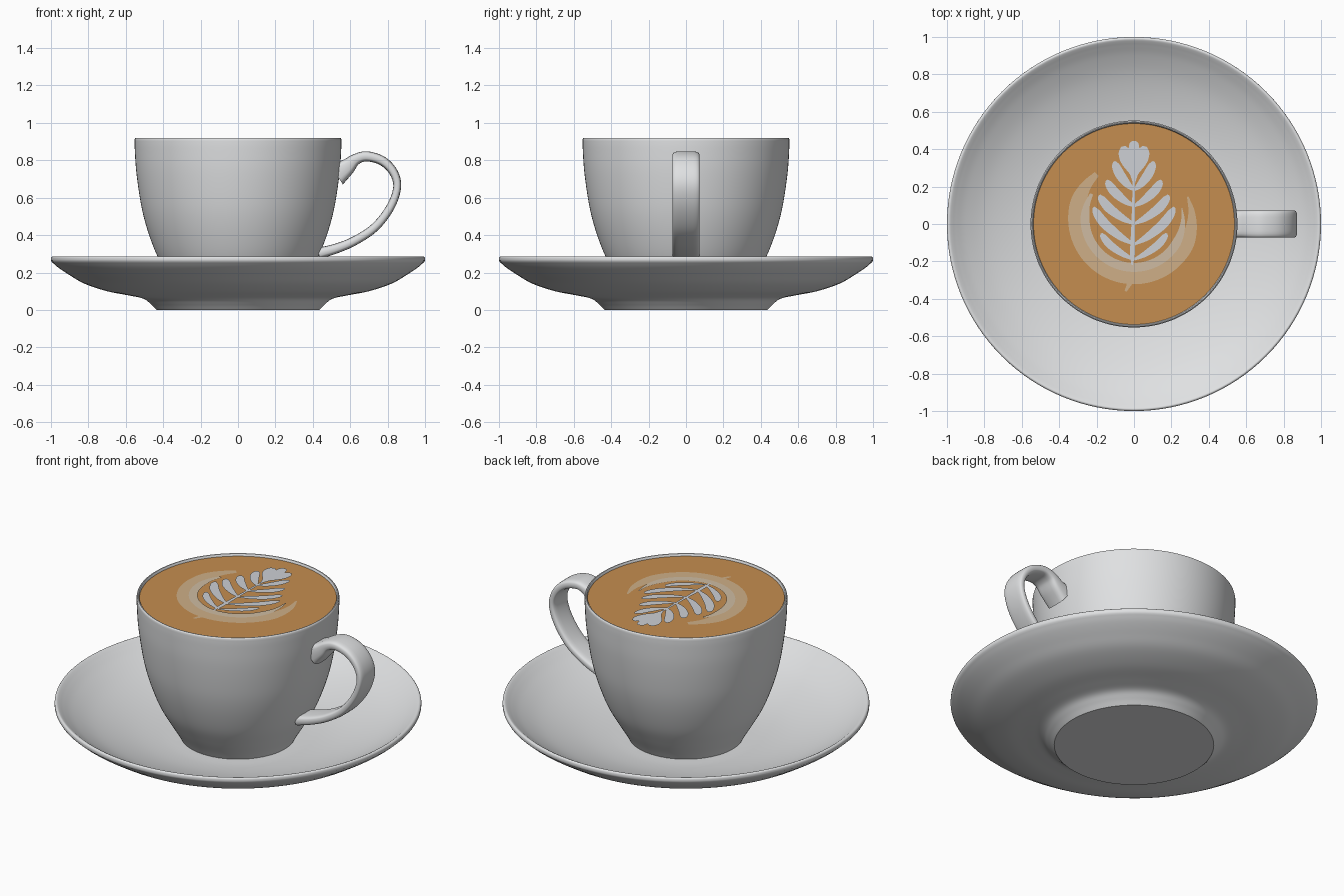
import bpy, bmesh, math
from mathutils import Vector

if "Cube" in bpy.data.objects:
    bpy.data.objects.remove(bpy.data.objects["Cube"])


def material(name, color):
    m = bpy.data.materials.new(name)
    m.diffuse_color = (*color, 1)
    m.use_nodes = True
    m.node_tree.nodes["Principled BSDF"].inputs["Base Color"].default_value = m.diffuse_color
    return m


PORCELAIN = material("porcelain white", (0.74, 0.75, 0.76))
COFFEE = material("coffee brown", (0.56, 0.27, 0.08))
TAN = material("thin foam tan", (0.62, 0.43, 0.245))
PALE = material("soft foam beige", (0.62, 0.50, 0.36))
MILK = material("milk foam white", (0.61, 0.63, 0.66))


def finish(name, bm, mat, angle=40):
    bmesh.ops.remove_doubles(bm, verts=bm.verts, dist=1e-5)
    me = bpy.data.meshes.new(name)
    bm.to_mesh(me)
    bm.free()
    me.materials.append(mat)
    ob = bpy.data.objects.new(name, me)
    bpy.context.collection.objects.link(ob)
    bpy.ops.object.select_all(action='DESELECT')
    ob.select_set(True)
    bpy.context.view_layer.objects.active = ob
    bpy.ops.object.shade_smooth_by_angle(angle=math.radians(angle))
    return ob


def smooth(pts, n=5):
    """Catmull-Rom curve through the points."""
    p = [Vector(q) for q in pts]
    p = [p[0] * 2 - p[1]] + p + [p[-1] * 2 - p[-2]]
    out = []
    for i in range(1, len(p) - 2):
        a, b, c, d = p[i - 1:i + 3]
        for k in range(n):
            t = k / n
            out.append(0.5 * (2 * b + (c - a) * t + (2 * a - 5 * b + 4 * c - d) * t * t
                              + (3 * b - a - 3 * c + d) * t ** 3))
    return out + [p[-2]]


def lathe(name, profile, mat, steps=128):
    bm = bmesh.new()
    rings = [[bm.verts.new((r * math.cos(2 * math.pi * i / steps),
                            r * math.sin(2 * math.pi * i / steps), z))
              for i in range(steps)] for r, z in profile]
    for a, b in zip(rings, rings[1:]):
        for i in range(steps):
            j = (i + 1) % steps
            bm.faces.new((a[i], a[j], b[j], b[i]))
    return finish(name, bm, mat)


# Saucer: flat foot, flared underside, rounded rim, shallow dish
under = smooth([(0.435, 0), (0.465, 0.03), (0.505, 0.06), (0.58, 0.077), (0.70, 0.10),
                (0.82, 0.14), (0.90, 0.186), (0.96, 0.226), (0.995, 0.256)])
rim = smooth([(1.0, 0.265), (0.999, 0.28), (0.99, 0.287), (0.978, 0.282)], 3)
dish = smooth([(0.965, 0.272), (0.90, 0.23), (0.80, 0.18), (0.68, 0.138), (0.55, 0.105),
               (0.42, 0.086), (0.30, 0.08)])
lathe("saucer", [(0, 0)] + under + rim + dish + [(0, 0.08)], PORCELAIN)

# Cup: rounded bowl with a thin lip and an inner wall
outer = smooth([(0.31, 0.075), (0.335, 0.12), (0.38, 0.195), (0.432, 0.29), (0.475, 0.40),
                (0.507, 0.51), (0.528, 0.62), (0.545, 0.75), (0.552, 0.86), (0.553, 0.91)])
lip = [(0.551, 0.917), (0.547, 0.92), (0.542, 0.919), (0.538, 0.913)]
inner = smooth([(0.535, 0.89), (0.53, 0.75), (0.50, 0.56), (0.44, 0.36), (0.33, 0.18)])
lathe("cup", [(0, 0.075)] + outer + lip + inner + [(0, 0.15)], PORCELAIN)

# Handle: flat strap swept along a loop; third value is the half thickness
path = smooth([(0.525, 0.725, 0.065), (0.58, 0.762, 0.046), (0.63, 0.805, 0.03),
               (0.69, 0.821, 0.027), (0.773, 0.796, 0.025), (0.832, 0.735, 0.023),
               (0.851, 0.655, 0.021), (0.815, 0.55, 0.022), (0.735, 0.445, 0.023),
               (0.63, 0.373, 0.024), (0.53, 0.33, 0.026), (0.43, 0.302, 0.03)], 6)
bm = bmesh.new()
rings = []
SIDES = 24
for i, p in enumerate(path):
    d = path[min(i + 1, len(path) - 1)] - path[max(i - 1, 0)]
    nrm = Vector((-d.y, d.x)).normalized()
    ring = []
    for k in range(SIDES):
        a = 2 * math.pi * k / SIDES
        c, s = math.cos(a), math.sin(a)
        w = 0.073 * math.copysign(abs(c) ** 0.5, c)
        h = p.z * math.copysign(abs(s) ** 0.6, s)
        ring.append(bm.verts.new((p.x + nrm.x * h, w, p.y + nrm.y * h)))
    rings.append(ring)
for a, b in zip(rings, rings[1:]):
    for k in range(SIDES):
        j = (k + 1) % SIDES
        bm.faces.new((a[k], a[j], b[j], b[k]))
bm.faces.new(rings[0])
bm.faces.new(rings[-1])
bmesh.ops.recalc_face_normals(bm, faces=bm.faces)
finish("handle", bm, PORCELAIN, 60)

# Coffee surface
LEVEL = 0.906
bm = bmesh.new()
bmesh.ops.create_circle(bm, cap_ends=True, segments=128, radius=0.538)
bmesh.ops.translate(bm, verts=bm.verts, vec=(0, 0, LEVEL))
finish("coffee", bm, COFFEE)


def strokes(name, items, mat, z):
    """Flat brush strokes: each is a list of (x, y, half width)."""
    bm = bmesh.new()
    for pts in items:
        line = smooth(pts, 6)
        prev = None
        for i, p in enumerate(line):
            d = line[min(i + 1, len(line) - 1)] - line[max(i - 1, 0)]
            n = Vector((-d.y, d.x)).normalized() * max(p.z, 0.001)
            pair = [bm.verts.new((p.x + s * n.x, p.y + s * n.y, z)) for s in (1, -1)]
            if prev:
                f = bm.faces.new((prev[0], prev[1], pair[1], pair[0]))
                f.normal_update()
                if f.normal.z < 0:
                    f.normal_flip()
            prev = pair
    finish(name, bm, mat)


def arc(radius, start, end, width, cy=0.03, n=16):
    out = []
    for i in range(n + 1):
        t = i / n
        a = math.radians(start + (end - start) * t)
        w = width * min(1, 0.35 + 5 * t, 0.1 + 5 * (1 - t))
        out.append((radius * math.cos(a), cy + radius * math.sin(a), w))
    return out


# Foam swirls around the leaf, with a small tail
strokes("outer_foam_swirl", [arc(0.31, 130, 382, 0.042),
                             [(0, -0.27, 0.04), (-0.02, -0.31, 0.016), (-0.045, -0.36, 0.006)]],
        TAN, LEVEL + 0.002)
strokes("inner_foam_swirl", [arc(0.262, 150, 372, 0.024)], PALE, LEVEL + 0.004)


# Milk leaf: mirrored curved leaflets, a stem and a three-lobed crown
def leaflet(side, base, tx, ty, w):
    dy = ty - base
    return [(0, base, 0.006), (side * tx * 0.35, base + dy * 0.22, w * 0.75),
            (side * tx * 0.72, base + dy * 0.55, w), (side * tx * 0.93, base + dy * 0.85, w * 0.8),
            (side * tx, ty, 0.006)]


leaf = []
for side in (-1, 1):
    for base, tx, ty, w in ((-0.19, 0.175, -0.05, 0.021), (-0.11, 0.215, 0.09, 0.026),
                            (0.0, 0.185, 0.155, 0.025), (0.095, 0.145, 0.235, 0.025),
                            (0.18, 0.105, 0.335, 0.026)):
        leaf.append(leaflet(side, base, tx, ty, w))
    leaf.append([(0, 0.27, 0.02), (side * 0.03, 0.34, 0.04), (side * 0.05, 0.385, 0.034),
                 (side * 0.058, 0.415, 0.012)])
leaf.append([(0, 0.22, 0.006), (0, 0.30, 0.03), (0, 0.38, 0.03), (0, 0.43, 0.024), (0, 0.445, 0.008)])
leaf.append([(-0.01, -0.22, 0.004), (-0.008, -0.15, 0.013), (-0.005, 0, 0.009), (0, 0.25, 0.006)])
strokes("milk_leaf", leaf, MILK, LEVEL + 0.006)
